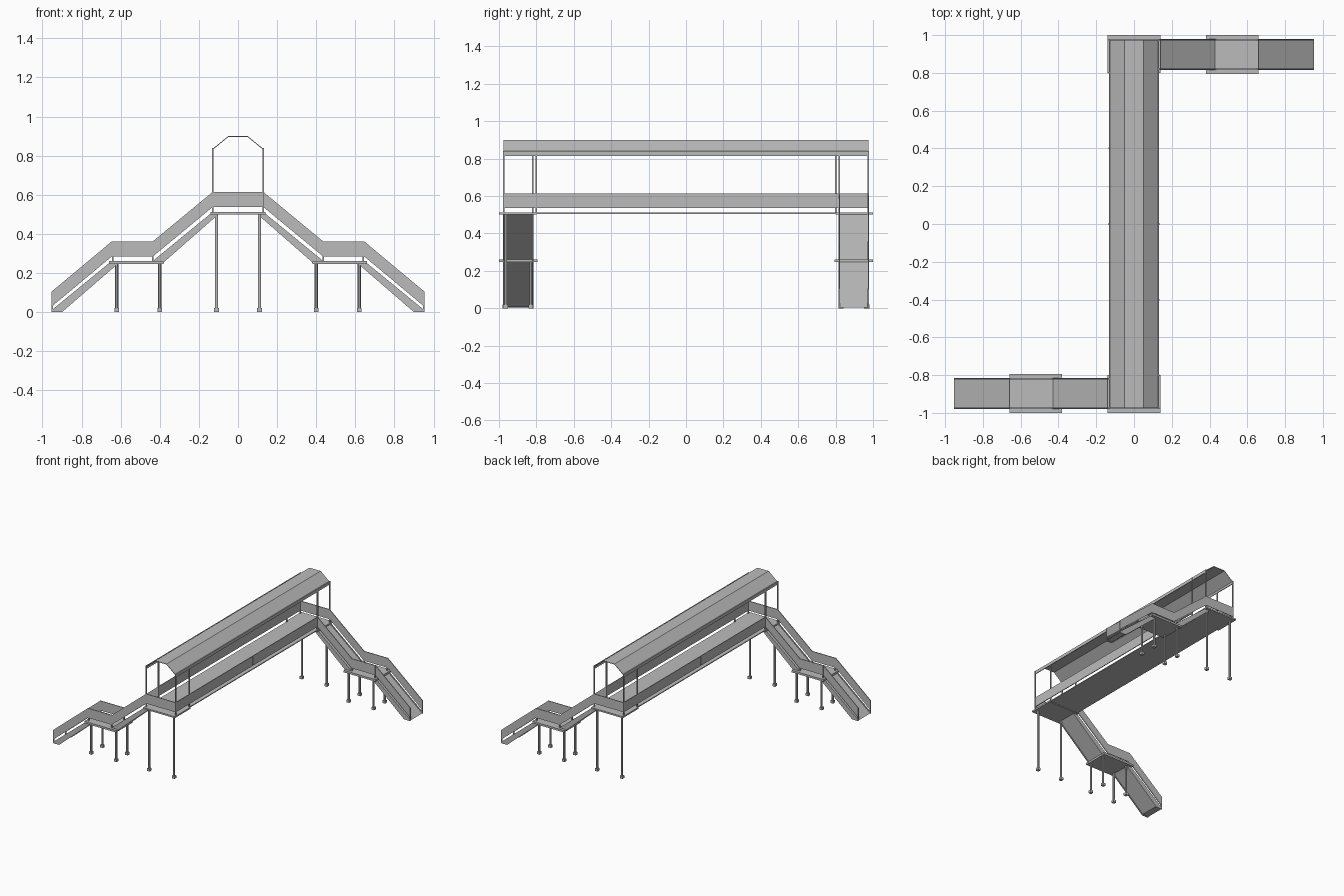
import bpy, bmesh

if "Cube" in bpy.data.objects:
    bpy.data.objects.remove(bpy.data.objects["Cube"], do_unlink=True)

steel = bpy.data.materials.new("grey_steel")
steel.use_nodes = True
steel.diffuse_color = (0.5, 0.5, 0.5, 1)
bsdf = next(n for n in steel.node_tree.nodes if n.type == 'BSDF_PRINCIPLED')
bsdf.inputs["Base Color"].default_value = steel.diffuse_color


def prism(name, profile, y0, y1, turn=1):
    """Extrude an x-z profile from y0 to y1; turn=-1 spins it half a turn about z."""
    bm = bmesh.new()
    rings = [[bm.verts.new((turn * x, turn * y, z)) for x, z in profile] for y in (y0, y1)]
    bm.faces.new(rings[0])
    bm.faces.new(rings[1][::-1])
    n = len(profile)
    for i in range(n):
        j = (i + 1) % n
        bm.faces.new((rings[0][i], rings[1][i], rings[1][j], rings[0][j]))
    bmesh.ops.recalc_face_normals(bm, faces=bm.faces)
    mesh = bpy.data.meshes.new(name)
    bm.to_mesh(mesh)
    bm.free()
    mesh.materials.append(steel)
    obj = bpy.data.objects.new(name, mesh)
    bpy.context.collection.objects.link(obj)
    return obj


def box(name, x, y, z, turn=1):
    prism(name, [(x[0], z[0]), (x[1], z[0]), (x[1], z[1]), (x[0], z[1])], y[0], y[1], turn)


def post(name, x, y, z0, z1, half, turn=1):
    box(name, (x - half, x + half), (y - half, y + half), (z0, z1), turn)


def leg(name, x, y, top, turn):
    bpy.ops.mesh.primitive_cylinder_add(vertices=12, radius=0.008, depth=top,
                                        location=(turn * x, turn * y, top / 2))
    obj = bpy.context.object
    obj.name = name
    obj.data.materials.append(steel)
    bpy.ops.object.shade_smooth_by_angle()
    post(name + "_foot", x, y, 0, 0.02, 0.012, turn)


def band(path, height):
    """Strip of constant upright height above a path."""
    return path + [(x, z + height) for x, z in reversed(path)]


DECK, LANDING, OUT, INN = 0.512, 0.262, -0.975, -0.82
rail_path = [(-0.953, 0.028), (-0.645, 0.285), (-0.435, 0.285), (-0.13, 0.537)]

# Main walkway and roof
box("walkway_deck", (-0.132, 0.132), (-0.98, 0.98), (0.505, DECK))
roof = [(-0.13, 0.835), (-0.05, 0.9), (0.05, 0.9), (0.13, 0.835)]
prism("roof", roof + [(x * 0.98, z - 0.004) for x, z in reversed(roof)], OUT, -OUT)

# Each end, with the second a half turn of the first
for end, t in (("front", 1), ("back", -1)):
    # Platforms
    box(end + "_end_platform", (-0.14, 0.14), (-1, -0.8), (0.5, DECK), t)
    box(end + "_landing", (-0.66, -0.38), (-1, -0.795), (0.246, LANDING), t)

    # Stair flights: a sloping slab between two stringers
    flights = {
        "lower": [(-0.953, 0.0), (-0.9, 0.0), (-0.615, 0.246), (-0.615, LANDING),
                  (-0.645, LANDING), (-0.953, 0.01)],
        "upper": [(-0.435, 0.25), (-0.385, 0.25), (-0.1, 0.5), (-0.1, DECK),
                  (-0.13, DECK), (-0.435, LANDING)],
    }
    for part, outline in flights.items():
        for side, y in (("outer", OUT), ("inner", INN)):
            prism(f"{end}_{part}_{side}_stringer", outline, y - 0.004, y + 0.004, t)
        low = [(x, z + 0.006) for x, z in outline[1:3]]
        high = [(x, z - 0.006) for x, z in outline[4:]]
        prism(f"{end}_{part}_stair_slab", low + high, OUT, INN, t)

    # Railing panels
    prism(end + "_outer_railing", band(rail_path + [(0.13, 0.537)], 0.077),
          OUT - 0.003, OUT + 0.003, t)
    prism(end + "_inner_railing", band(rail_path, 0.077), INN - 0.003, INN + 0.003, t)
    box(end + "_walkway_railing", (0.127, 0.133), (OUT, -INN), (0.537, 0.614), t)
    for y in (-0.4, 0):
        post(end + "_railing_joint", 0.13, y, 0.537, 0.614, 0.004, t)
    for y in (OUT, INN):
        post(end + "_stair_foot_post", -0.95, y, 0.01, 0.105, 0.004, t)
        for x in (-0.64, -0.435):
            post(end + "_landing_post", x, y, LANDING, 0.36, 0.004, t)

    # Roof posts and eave beam
    for y in (OUT, -0.8, 0.82, -OUT):
        post(end + "_roof_post", 0.13, y, DECK, 0.84, 0.004, t)
    box(end + "_eave_beam", (0.126, 0.132), (OUT, -OUT), (0.815, 0.84), t)

    # Legs
    for x in (-0.11, 0.11):
        leg(end + "_bridge_leg", x, -0.965, 0.5, t)
    for x in (-0.62, -0.4):
        for y in (-0.97, -0.83):
            leg(end + "_landing_leg", x, y, 0.247, t)
